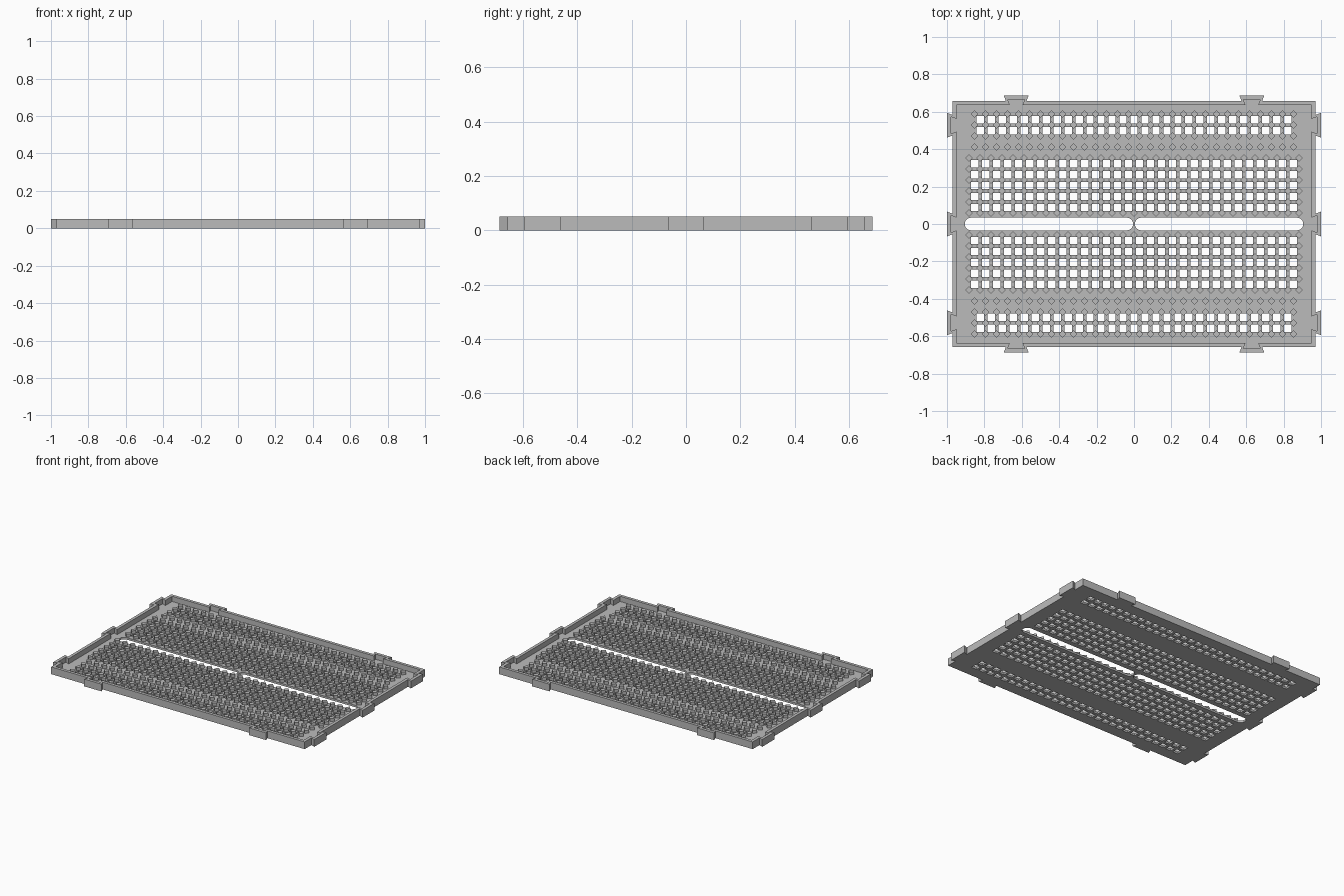
import bpy
import bmesh
from math import sin, cos, pi
from mathutils import Matrix, Vector

if "Cube" in bpy.data.objects:
    bpy.data.objects.remove(bpy.data.objects["Cube"])

HEIGHT, FLOOR, POST_TOP = 0.05, 0.014, 0.034
WALL = 0.021
PITCH = 0.0588
HOLE = 0.040
POST_R = 0.020

grey = bpy.data.materials.new("light_grey_plastic")
grey.use_nodes = True
grey.diffuse_color = (0.5, 0.5, 0.5, 1)
grey.node_tree.nodes["Principled BSDF"].inputs["Base Color"].default_value = (0.5, 0.5, 0.5, 1)


def finish(bm, name):
    bmesh.ops.recalc_face_normals(bm, faces=bm.faces)
    mesh = bpy.data.meshes.new(name)
    bm.to_mesh(mesh)
    bm.free()
    mesh.materials.append(grey)
    obj = bpy.data.objects.new(name, mesh)
    bpy.context.collection.objects.link(obj)
    return obj


def outline(inset):
    """Rectangle with dovetail tabs on every side, pulled in by inset."""
    half_x, half_y = 0.97 - inset, 0.657 - inset
    points = []
    for turn in range(4):
        along = Vector((1, 0)) if turn % 2 == 0 else Vector((0, 1))
        along = along if turn < 2 else -along
        out = Vector((along.y, -along.x))
        length, dist = (half_x, half_y) if turn % 2 == 0 else (half_y, half_x)
        tabs = (-0.63, 0.63) if turn % 2 == 0 else (-0.528, 0, 0.528)
        tip, root = 0.066 - inset, 0.055 - inset
        points.append(along * -length + out * dist)
        for c in tabs:
            for s, d in ((-root, 0), (-tip, 0.029), (tip, 0.029), (root, 0)):
                points.append(along * (c + s) + out * (dist + d))
    return points


def loft(bm, rings, closed=False):
    """Skin a list of (points, z) rings; cap the ends unless closed."""
    loops = [[bm.verts.new((p[0], p[1], z)) for p in pts] for pts, z in rings]
    pairs = list(zip(loops, loops[1:]))
    if closed:
        pairs.append((loops[-1], loops[0]))
    else:
        bm.faces.new(loops[0])
        bm.faces.new(loops[-1])
    for a, b in pairs:
        for i in range(len(a)):
            j = (i + 1) % len(a)
            bm.faces.new((a[i], a[j], b[j], b[i]))


def grid(columns, rows):
    """Centred columns at the given row positions, in pitch units."""
    return [((i - (columns - 1) / 2) * PITCH, side * r * PITCH)
            for side in (-1, 1) for r in rows for i in range(columns)]


# Rim wall following the tabs
outer, inner = outline(0), outline(WALL)
bm = bmesh.new()
loft(bm, [(outer, 0), (outer, HEIGHT), (inner, HEIGHT), (inner, 0)], closed=True)
finish(bm, "rim")

# Floor slab
bm = bmesh.new()
loft(bm, [(inner, 0), (inner, FLOOR)])
floor = finish(bm, "floor")

# Cutter: square pin holes and two long rounded slots
bm = bmesh.new()
holes = grid(30, [1.5, 2.5, 3.5, 4.5, 5.5]) + grid(29, [8.5, 9.5])
for x, y in holes:
    bmesh.ops.create_cube(bm, size=1, matrix=Matrix.Translation((x, y, 0)) @
                          Matrix.Diagonal((HOLE, HOLE, 0.1, 1)))
for side in (-1, 1):
    slot = []
    for end in (1, -1):
        for k in range(13):
            a = -pi / 2 + pi * k / 12
            slot.append((side * 0.455 + end * (0.416 + 0.034 * cos(a)), end * 0.034 * sin(a)))
    loft(bm, [(slot, -0.05), (slot, 0.05)])
cutter = finish(bm, "hole_cutter")
cutter.hide_render = True

cut = floor.modifiers.new("holes", 'BOOLEAN')
cut.operation = 'DIFFERENCE'
cut.solver = 'EXACT'
cut.object = cutter
bpy.context.view_layer.objects.active = floor
floor.select_set(True)
bpy.ops.object.modifier_apply(modifier=cut.name)
bpy.data.objects.remove(cutter)

# Diamond posts between the holes
bm = bmesh.new()
low = 0.004
for x, y in grid(31, range(1, 7)) + grid(30, range(7, 11)):
    bmesh.ops.create_cone(bm, cap_ends=True, segments=4, radius1=POST_R, radius2=POST_R,
                          depth=POST_TOP - low,
                          matrix=Matrix.Translation((x, y, (POST_TOP + low) / 2)))
finish(bm, "diamond_posts")
